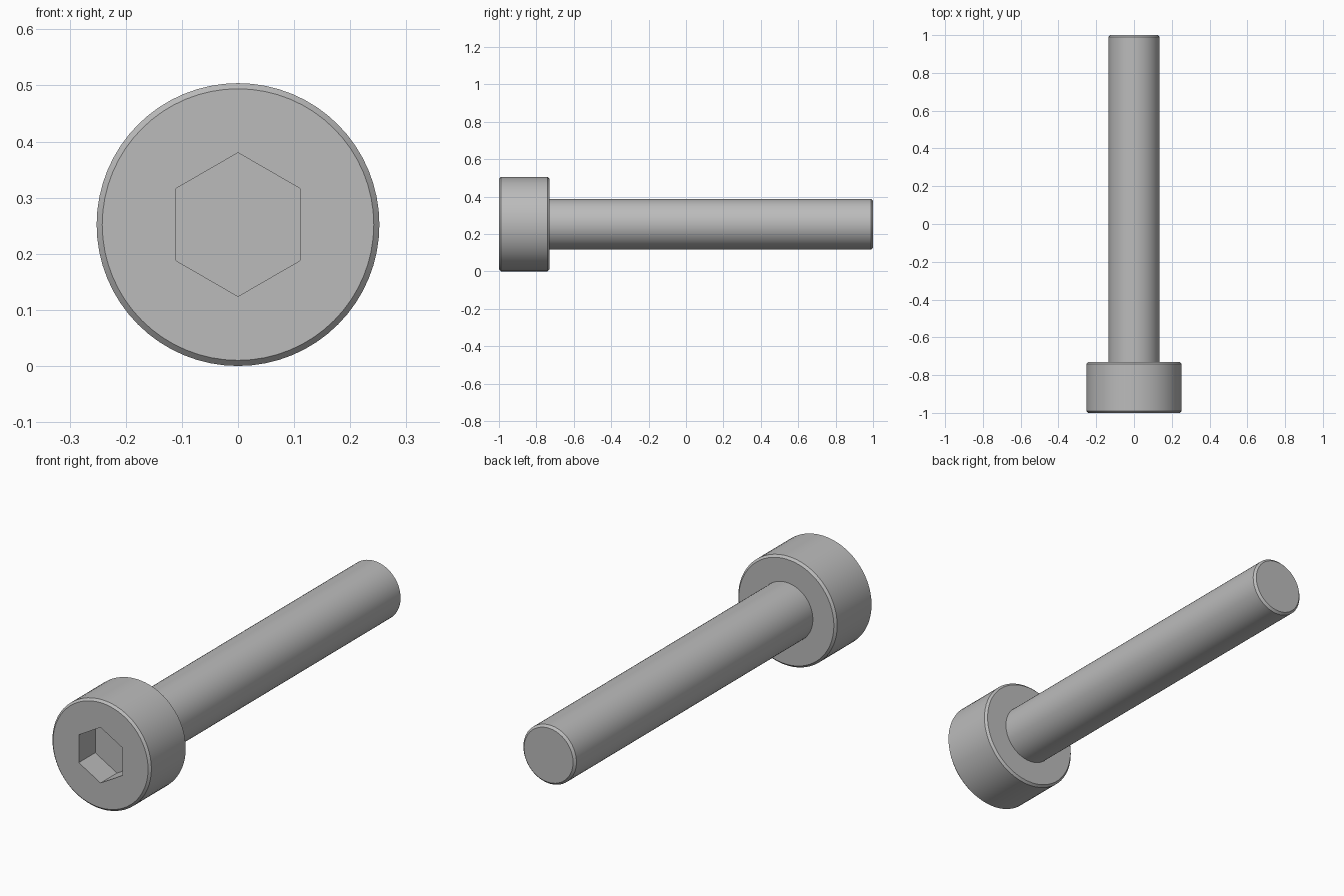
import bpy, bmesh, math

cube = bpy.data.objects.get("Cube")
if cube:
    bpy.data.objects.remove(cube, do_unlink=True)

CENTRE_Z = 0.252
SEGMENTS = 64

steel = bpy.data.materials.new("grey steel")
steel.use_nodes = True
GREY = (0.5, 0.5, 0.5, 1)
steel.diffuse_color = GREY
steel.node_tree.nodes["Principled BSDF"].inputs["Base Color"].default_value = GREY


def ring(bm, radius, y, count=SEGMENTS):
    """Circle of vertices around the screw axis, first one at the top."""
    angles = [math.tau * i / count for i in range(count)]
    return [bm.verts.new((radius * math.sin(a), y, CENTRE_Z + radius * math.cos(a)))
            for a in angles]


def skin(bm, rings):
    """Join neighbouring rings with quads."""
    for a, b in zip(rings, rings[1:]):
        n = len(a)
        for i in range(n):
            j = (i + 1) % n
            bm.faces.new((a[i], a[j], b[j], b[i]))


def loop_edges(bm, verts):
    pairs = zip(verts, verts[1:] + verts[:1])
    return [bm.edges.get(p) or bm.edges.new(p) for p in pairs]


def finish(bm, name):
    bmesh.ops.recalc_face_normals(bm, faces=bm.faces)
    mesh = bpy.data.meshes.new(name)
    bm.to_mesh(mesh)
    bm.free()
    mesh.materials.append(steel)
    obj = bpy.data.objects.new(name, mesh)
    bpy.context.collection.objects.link(obj)
    bpy.ops.object.select_all(action="DESELECT")
    obj.select_set(True)
    bpy.context.view_layer.objects.active = obj
    bpy.ops.object.shade_smooth_by_angle(angle=math.radians(25))
    return obj


# Chamfered head, its back face reaching in to the shank
bm = bmesh.new()
head = [ring(bm, r, y) for r, y in
        [(0.242, -1), (0.252, -0.99), (0.252, -0.74), (0.242, -0.73), (0.135, -0.73)]]
skin(bm, head)

# Hexagonal socket with a flat floor
socket = [ring(bm, 0.128, y, 6) for y in (-1, -0.88)]
skin(bm, socket)
bm.faces.new(socket[1])

# Front face around the socket
rim = loop_edges(bm, head[0]) + loop_edges(bm, socket[0])
bmesh.ops.triangle_fill(bm, edges=rim, use_beauty=True, normal=(0, -1, 0))
finish(bm, "socket_head")

# Plain shank with a chamfered tip
bm = bmesh.new()
shank = [ring(bm, r, y) for r, y in [(0.135, -0.73), (0.135, 0.99), (0.125, 1)]]
skin(bm, shank)
bm.faces.new(shank[-1])
finish(bm, "shank")
